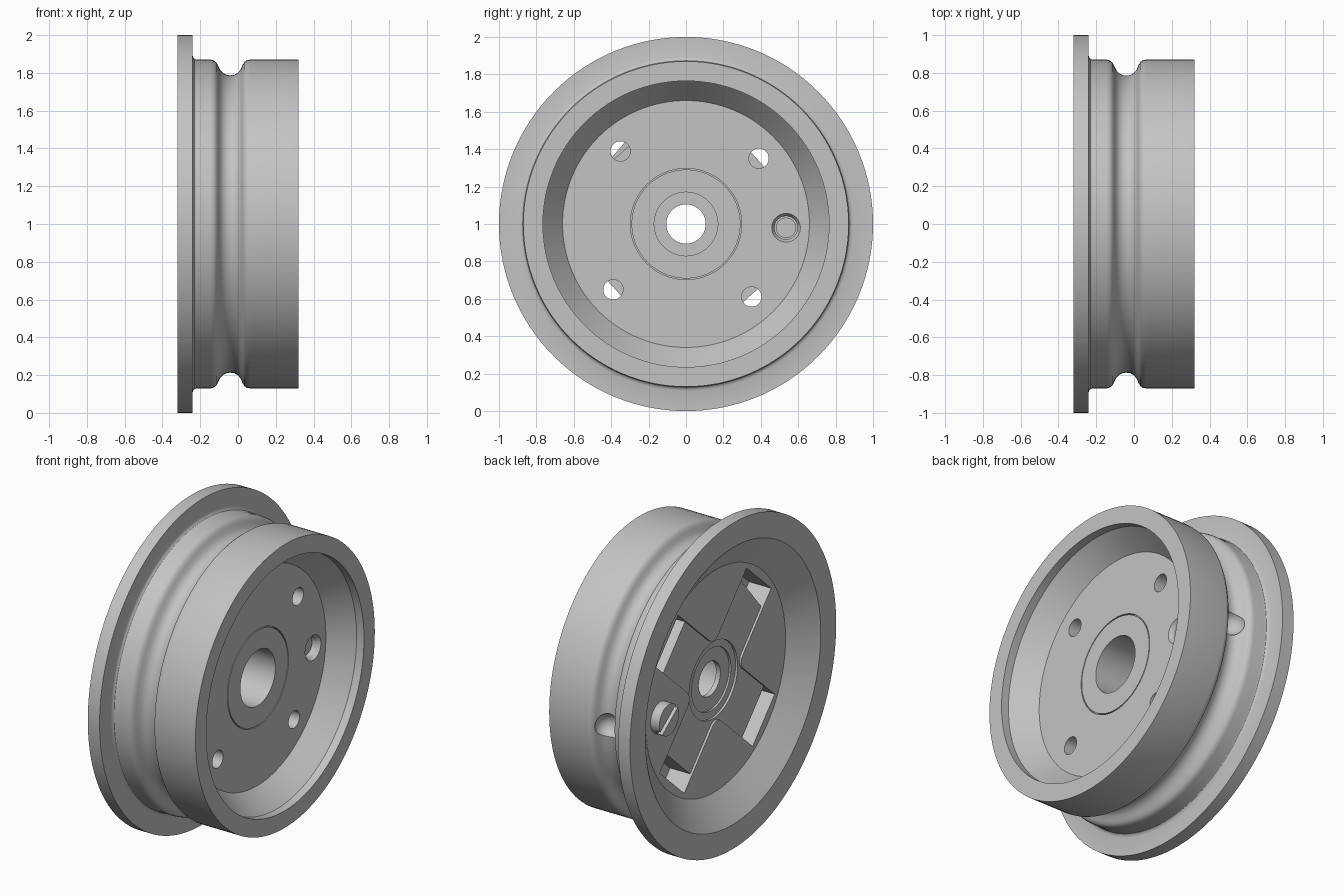
import bpy, bmesh, math
from mathutils import Matrix, Vector

cube = bpy.data.objects.get("Cube")
if cube:
    bpy.data.objects.remove(cube, do_unlink=True)

grey = bpy.data.materials.new("cast_grey")
grey.use_nodes = True
colour = (0.55, 0.55, 0.55, 1)
grey.diffuse_color = colour
grey.node_tree.nodes["Principled BSDF"].inputs["Base Color"].default_value = colour

CENTRE = Vector((0, 0, 1))
TILT = math.radians(-3)          # small rotation of the four arms
ARMS = [TILT + math.radians(45 + 90 * k) for k in range(4)]


def make(name, bm):
    bmesh.ops.recalc_face_normals(bm, faces=bm.faces)
    mesh = bpy.data.meshes.new(name)
    bm.to_mesh(mesh)
    bm.free()
    ob = bpy.data.objects.new(name, mesh)
    bpy.context.collection.objects.link(ob)
    mesh.materials.append(grey)
    return ob


def select(ob):
    bpy.ops.object.select_all(action='DESELECT')
    ob.select_set(True)
    bpy.context.view_layer.objects.active = ob


def lathe(name, profile, steps=128):
    # closed (x, radius) profile turned around the axle
    bm = bmesh.new()
    rings = []
    for i in range(steps):
        a = math.tau * i / steps
        rings.append([bm.verts.new((x, r * math.cos(a), 1 + r * math.sin(a)))
                      for x, r in profile])
    n = len(profile)
    for i in range(steps):
        p, q = rings[i], rings[(i + 1) % steps]
        for j in range(n):
            k = (j + 1) % n
            bm.faces.new((p[j], p[k], q[k], q[j]))
    return make(name, bm)


def rod(name, x0, x1, y, z, r0, r1=None, steps=40):
    # cylinder or cone parallel to the axle; z is measured from the axle
    bm = bmesh.new()
    m = (Matrix.Translation(CENTRE + Vector(((x0 + x1) / 2, y, z)))
         @ Matrix.Rotation(math.pi / 2, 4, 'Y'))
    bmesh.ops.create_cone(bm, cap_ends=True, segments=steps, radius1=r0,
                          radius2=r0 if r1 is None else r1, depth=x1 - x0, matrix=m)
    return make(name, bm)


def prism(name, outline, x0, x1):
    # (y, z) outline extruded along the axle
    bm = bmesh.new()
    f = bm.faces.new([bm.verts.new((x0, y, 1 + z)) for y, z in outline])
    ext = bmesh.ops.extrude_face_region(bm, geom=[f])["geom"]
    moved = [v for v in ext if isinstance(v, bmesh.types.BMVert)]
    bmesh.ops.translate(bm, verts=moved, vec=(x1 - x0, 0, 0))
    return make(name, bm)


def turn(p, a):
    c, s = math.cos(a), math.sin(a)
    return (p[0] * c - p[1] * s, p[0] * s + p[1] * c)


def cut(target, cutter):
    cutter.hide_render = True
    select(target)
    mod = target.modifiers.new("cut", 'BOOLEAN')
    mod.operation = 'DIFFERENCE'
    mod.solver = 'EXACT'
    mod.object = cutter
    bpy.ops.object.modifier_apply(modifier=mod.name)
    bpy.data.objects.remove(cutter, do_unlink=True)


def smooth(ob):
    select(ob)
    bpy.ops.object.shade_smooth_by_angle(angle=math.radians(30))


# Rim, groove, web and hub as one turned section
flange = [(-0.32, 0.85), (-0.32, 1.0), (-0.24, 1.0), (-0.24, 0.892),
          (-0.236, 0.88), (-0.229, 0.873), (-0.215, 0.87)]
groove = [(-0.145, 0.87), (-0.128, 0.866), (-0.115, 0.856), (-0.105, 0.838),
          (-0.094, 0.815), (-0.078, 0.798), (-0.058, 0.789), (-0.04, 0.787),
          (-0.02, 0.79), (0, 0.801), (0.014, 0.818), (0.023, 0.84),
          (0.033, 0.857), (0.046, 0.867), (0.062, 0.87)]
front_side = [(0.32, 0.87), (0.32, 0.765), (0.27, 0.765), (0.135, 0.66),
              (0.135, 0.297), (0.115, 0.297), (0.115, 0.291), (0.135, 0.291)]
hub = [(0.135, 0.17), (-0.13, 0.17), (-0.13, 0.105), (-0.16, 0.105),
       (-0.16, 0.19), (-0.172, 0.19), (-0.172, 0.235), (-0.2, 0.235), (-0.2, 0.68)]
wheel = lathe("wheel_rim", flange + groove + front_side + hub)

# Shallow cross recess with rounded inner corners
W, FILLET, REACH = 0.16, 0.06, 0.62
cross = []
for a in ARMS:
    cross += [turn(p, a) for p in ((REACH, -W), (REACH, W))]
    mid = W + FILLET
    for i in range(7):
        t = math.radians(270 - 15 * i)
        cross.append(turn((mid + FILLET * math.cos(t), mid + FILLET * math.sin(t)), a))
cut(wheel, prism("cross_cutter", cross, -0.4, -0.186))

# Deep pockets at the arm ends, with round holes through the web
for a in ARMS:
    box = [turn(p, a) for p in ((0.515, -W), (0.63, -W), (0.63, W), (0.515, W))]
    cut(wheel, prism("pocket_cutter", box, -0.4, -0.05))
    y, z = turn((0.524, 0), a)
    cut(wheel, rod("hole_cutter", -0.07, 0.3, y, z, 0.053))

# Valve opening in the web and its dimple in the groove
VY, VZ = 0.535, -0.02
cut(wheel, rod("valve_cutter", 0, 0.3, VY, VZ, 0.062))
cut(wheel, rod("valve_flare_cutter", 0.1, 0.16, VY, VZ, 0.055, 0.092))
bm = bmesh.new()
bmesh.ops.create_uvsphere(bm, u_segments=32, v_segments=20, radius=0.075,
                          matrix=Matrix.Translation((-0.035, 0.805, 1 + VZ)))
cut(wheel, make("dimple_cutter", bm))
smooth(wheel)

# Valve stem and slotted valve head
stem = rod("valve_stem", -0.01, 0.09, VY, VZ, 0.054)
head = rod("valve_head", -0.26, -0.19, VY, VZ, 0.095)
slot = [turn(p, math.radians(143)) for p in
        ((-0.2, -0.015), (0.2, -0.015), (0.2, 0.015), (-0.2, 0.015))]
cut(head, prism("slot_cutter", [(y + VY, z + VZ) for y, z in slot], -0.3, -0.23))
smooth(stem)
smooth(head)
